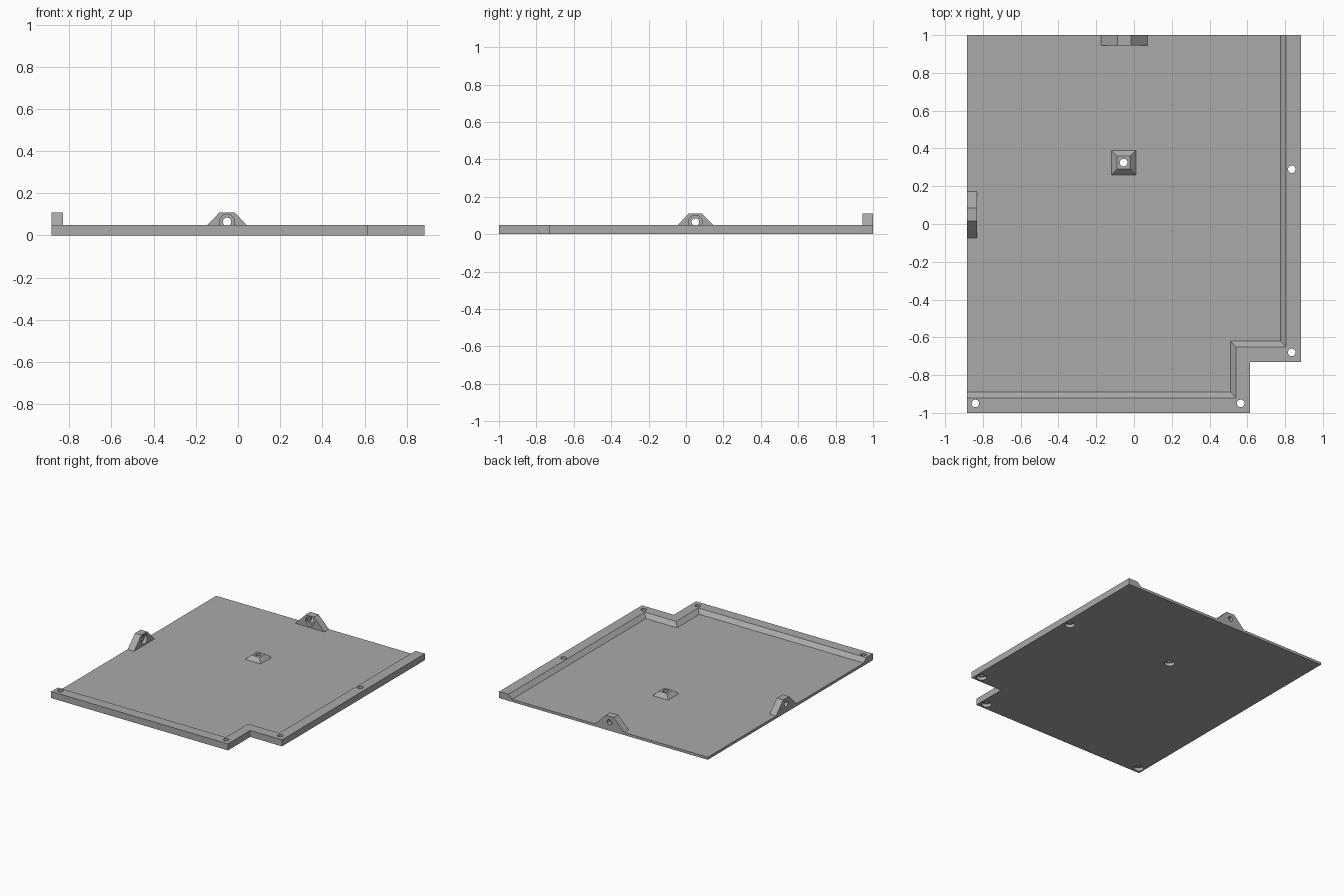
import bpy, bmesh, math
from mathutils import Matrix, Vector

if "Cube" in bpy.data.objects:
    bpy.data.objects.remove(bpy.data.objects["Cube"])

BASE, RIM, LUG_TOP = 0.02, 0.05, 0.11   # floor, rim and lug heights

grey = bpy.data.materials.new("plain grey")
grey.diffuse_color = (0.4, 0.4, 0.4, 1)
grey.use_nodes = True
grey.node_tree.nodes["Principled BSDF"].inputs["Base Color"].default_value = grey.diffuse_color


def loft(name, low, high):
    """Closed solid between two matching rings of 3D points."""
    bm = bmesh.new()
    a = [bm.verts.new(p) for p in low]
    b = [bm.verts.new(p) for p in high]
    bm.faces.new(a[::-1])
    bm.faces.new(b)
    for i in range(len(a)):
        j = (i + 1) % len(a)
        bm.faces.new((a[i], a[j], b[j], b[i]))
    bmesh.ops.recalc_face_normals(bm, faces=bm.faces)
    mesh = bpy.data.meshes.new(name)
    bm.to_mesh(mesh)
    bm.free()
    mesh.materials.append(grey)
    ob = bpy.data.objects.new(name, mesh)
    bpy.context.collection.objects.link(ob)
    return ob


def ring(outline, z):
    return [(x, y, z) for x, y in outline]


def cylinder(name, start, direction, length, radius, sides):
    """Cylinder or hexagonal prism from a start point along a direction."""
    d = Vector(direction)
    rot = d.to_track_quat('Z', 'Y').to_matrix().to_4x4()
    m = Matrix.Translation(start) @ rot
    pts = [(radius * math.cos(2 * math.pi * i / sides),
            radius * math.sin(2 * math.pi * i / sides)) for i in range(sides)]
    return loft(name, [m @ Vector((x, y, 0)) for x, y in pts],
                [m @ Vector((x, y, length)) for x, y in pts])


def combine(target, tool, operation):
    """Apply a boolean and discard the tool."""
    mod = target.modifiers.new("cut", 'BOOLEAN')
    mod.operation, mod.object, mod.solver = operation, tool, 'EXACT'
    bpy.context.view_layer.objects.active = target
    bpy.ops.object.modifier_apply(modifier=mod.name)
    bpy.data.objects.remove(tool, do_unlink=True)


# Notched tray body
outline = [(-0.885, -1), (0.615, -1), (0.615, -0.73), (0.885, -0.73),
           (0.885, 1), (-0.885, 1)]
tray = loft("tray", ring(outline, 0), ring(outline, RIM))


# Floor pocket with a 45 degree bevel along the rim, open to left and back
def pocket(g):
    return [(-1.2, -0.89 - g), (0.51 + g, -0.89 - g), (0.51 + g, -0.62 - g),
            (0.775 + g, -0.62 - g), (0.775 + g, 1.2), (-1.2, 1.2)]


combine(tray, loft("pocket_cutter", ring(pocket(0), BASE),
                   ring(pocket(0.04), BASE + 0.04)), 'DIFFERENCE')

# Tapered centre post
PX, PY = -0.055, 0.325


def square(h):
    return [(PX - h, PY - h), (PX + h, PY - h), (PX + h, PY + h), (PX - h, PY + h)]


combine(tray, loft("centre_post", ring(square(0.075), BASE - 0.01),
                   ring(square(0.035), RIM)), 'UNION')

# Trapezoid lugs on the back and left edges, with bolt hole and nut recess
trapezoid = [(-0.123, BASE), (0.123, BASE), (0.035, LUG_TOP), (-0.035, LUG_TOP)]
trapezoid = [(-0.123, 0.005), (0.123, 0.005)] + [trapezoid[1], trapezoid[2],
                                                 trapezoid[3], trapezoid[0]]
lugs = [(Vector((-0.052, 1, 0)), Vector((1, 0, 0)), Vector((0, -1, 0))),
        (Vector((-0.885, 0.05, 0)), Vector((0, 1, 0)), Vector((1, 0, 0)))]
up = Vector((0, 0, 1))
for origin, along, inward in lugs:
    face = [origin + along * s + up * z for s, z in trapezoid]
    combine(tray, loft("lug", face, [p + inward * 0.055 for p in face]), 'UNION')
for origin, along, inward in lugs:
    centre = origin + up * 0.065
    combine(tray, cylinder("bolt_cutter", centre - inward * 0.05, inward, 0.15,
                           0.02, 24), 'DIFFERENCE')
    combine(tray, cylinder("nut_cutter", centre + inward * 0.03, inward, 0.1,
                           0.036, 24), 'DIFFERENCE')

# Vertical screw holes with recesses underneath
for x, y in [(0.835, 0.29), (0.835, -0.68), (0.565, -0.95), (-0.84, -0.95), (PX, PY)]:
    combine(tray, cylinder("screw_cutter", (x, y, -0.1), up, 0.3, 0.02, 24), 'DIFFERENCE')
    combine(tray, cylinder("head_cutter", (x, y, -0.1), up, 0.125, 0.036, 24), 'DIFFERENCE')

# Crisp edges with smooth hole walls
bpy.ops.object.select_all(action='DESELECT')
tray.select_set(True)
bpy.context.view_layer.objects.active = tray
bpy.ops.object.shade_smooth_by_angle(angle=math.radians(30))
